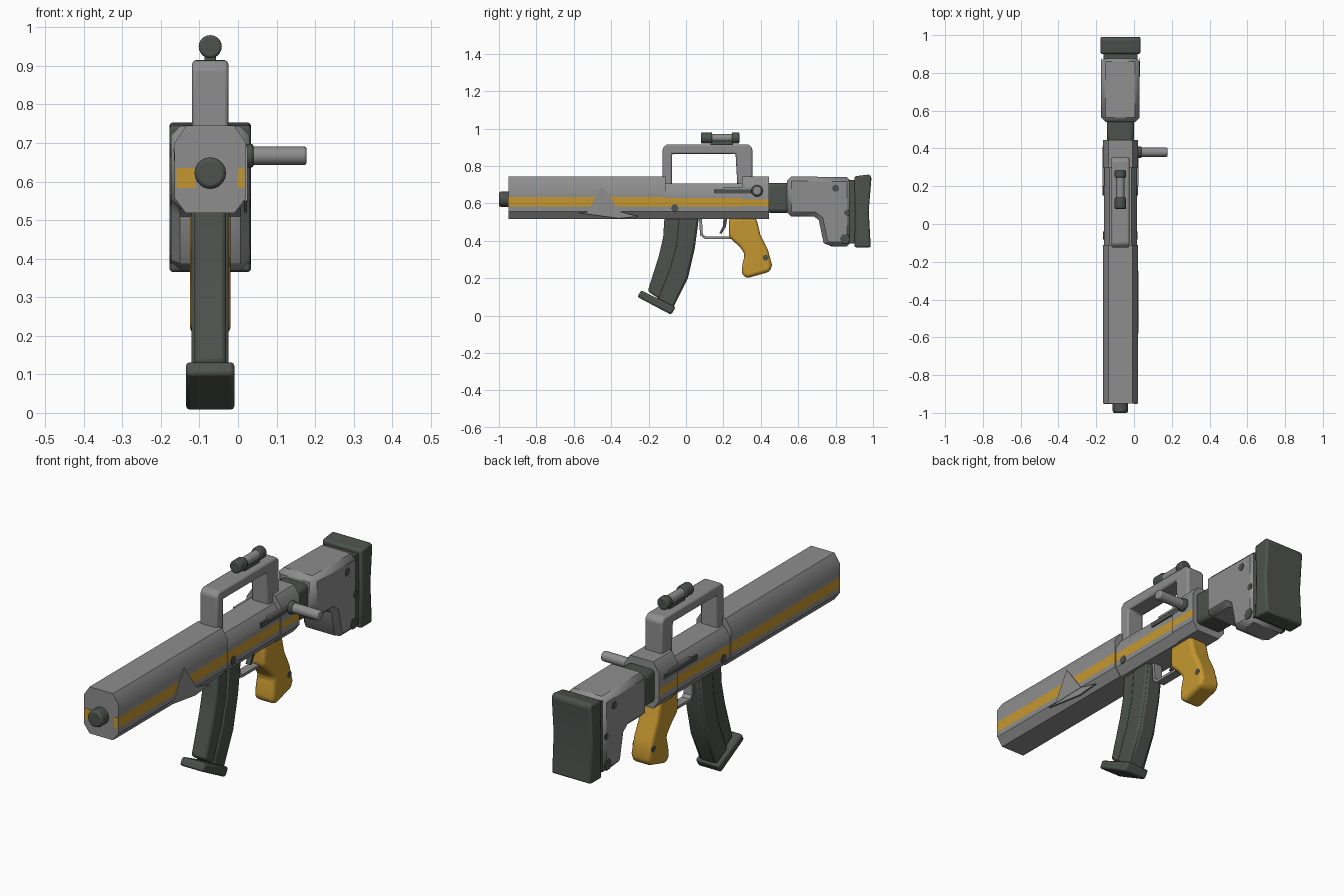
import bpy, bmesh, math
from mathutils import Vector, Matrix

cube = bpy.data.objects.get("Cube")
if cube:
    bpy.data.objects.remove(cube, do_unlink=True)

CX = -0.072  # centre plane of the long body


def material(name, rgb):
    m = bpy.data.materials.new(name)
    m.use_nodes = True
    m.diffuse_color = (*rgb, 1)
    for n in m.node_tree.nodes:
        if n.type == 'BSDF_PRINCIPLED':
            n.inputs["Base Color"].default_value = (*rgb, 1)
            n.inputs["Roughness"].default_value = 0.6
    return m


GREY = material("worn grey", (0.27, 0.27, 0.27))
DARK = material("dark green grey", (0.075, 0.085, 0.077))
YELLOW = material("ochre yellow", (0.56, 0.31, 0.03))


def finish(name, bm, mats, bevel=0.0, segments=2):
    bmesh.ops.recalc_face_normals(bm, faces=bm.faces)
    mesh = bpy.data.meshes.new(name)
    bm.to_mesh(mesh)
    bm.free()
    for m in mats:
        mesh.materials.append(m)
    ob = bpy.data.objects.new(name, mesh)
    bpy.context.collection.objects.link(ob)
    if bevel:
        mod = ob.modifiers.new("Bevel", 'BEVEL')
        mod.width = bevel
        mod.segments = segments
        mod.limit_method = 'ANGLE'
        mod.angle_limit = math.radians(40)
    bpy.ops.object.select_all(action='DESELECT')
    ob.select_set(True)
    bpy.context.view_layer.objects.active = ob
    bpy.ops.object.shade_smooth_by_angle(angle=math.radians(35))
    return ob


def extrude_outline(bm, points, vec):
    face = bm.faces.new([bm.verts.new(p) for p in points])
    res = bmesh.ops.extrude_face_region(bm, geom=[face])
    verts = [g for g in res["geom"] if isinstance(g, bmesh.types.BMVert)]
    bmesh.ops.translate(bm, verts=verts, vec=vec)


def side_profile(name, pts, half, mat, bevel=0.0, segments=2, cx=CX):
    """Outline in y, z given thickness across x."""
    bm = bmesh.new()
    extrude_outline(bm, [(cx - half, y, z) for y, z in pts], (2 * half, 0, 0))
    return finish(name, bm, [mat], bevel, segments)


def box(name, y0, y1, z0, z1, half, mat, bevel=0.0, segments=2, cx=CX):
    return side_profile(name, [(y0, z0), (y1, z0), (y1, z1), (y0, z1)],
                        half, mat, bevel, segments, cx)


def cylinder(name, start, axis, length, radius, mat, bevel=0.006):
    bm = bmesh.new()
    axis = Vector(axis)
    rot = axis.to_track_quat('Z', 'Y').to_matrix().to_4x4()
    centre = Vector(start) + axis * length / 2
    bmesh.ops.create_cone(bm, cap_ends=True, segments=20, radius1=radius, radius2=radius,
                          depth=length, matrix=Matrix.Translation(centre) @ rot)
    return finish(name, bm, [mat], bevel)


# Receiver: chamfered sections, with a side stripe cut into the flanks
def receiver(name, y0, y1, top, half, stripe):
    bm = bmesh.new()
    low = 0.518
    right = [(half - 0.03, low), (half, low + 0.04), (half, top - 0.045), (half - 0.03, top)]
    outline = right + [(-x, z) for x, z in reversed(right)]
    extrude_outline(bm, [(CX + x, y0, z) for x, z in outline], (0, y1 - y0, 0))
    for z in stripe:
        bmesh.ops.bisect_plane(bm, geom=bm.verts[:] + bm.edges[:] + bm.faces[:],
                               plane_co=(0, 0, z), plane_no=(0, 0, 1))
    bm.normal_update()
    for f in bm.faces:
        z = f.calc_center_median().z
        if abs(f.normal.x) > 0.8 and stripe[0] < z < stripe[1]:
            f.material_index = 1
    finish(name, bm, [GREY, YELLOW])


receiver("front_body", -0.95, -0.11, 0.745, 0.093, (0.583, 0.635))
receiver("middle_body", -0.11, 0.30, 0.707, 0.088, (0.583, 0.63))
receiver("rear_body", 0.30, 0.445, 0.745, 0.093, (0.585, 0.62))

# Muzzle and painted patches beside it
cylinder("muzzle", (CX, -0.94, 0.622), (0, -1, 0), 0.06, 0.041, DARK, 0.01)
for label, x, half in (("right", -0.135, 0.025), ("left", 0.008, 0.009)):
    box("muzzle_paint_" + label, -0.952, -0.945, 0.583, 0.635, half, YELLOW, cx=x)

# Folded dent plate on the left flank and under the body
side_profile("dent_plate", [(-0.53, 0.55), (-0.45, 0.69), (-0.35, 0.555)], 0.004, GREY, cx=0.021)
side_profile("dent_fold", [(-0.58, 0.55), (-0.35, 0.555), (-0.25, 0.53), (-0.36, 0.52)],
             0.004, GREY, cx=0.019)

# Carrying handle and sight tube
side_profile("carry_handle",
             [(-0.125, 0.69), (-0.125, 0.895), (-0.105, 0.915), (0.335, 0.915), (0.355, 0.895),
              (0.355, 0.69), (0.275, 0.69), (0.265, 0.865), (-0.075, 0.865), (-0.075, 0.69)],
             0.047, GREY, 0.009)
cylinder("sight_tube", (CX, 0.10, 0.95), (0, 1, 0), 0.17, 0.022, GREY)
cylinder("sight_front_ring", (CX, 0.08, 0.95), (0, 1, 0), 0.06, 0.03, DARK)
cylinder("sight_rear_ring", (CX, 0.245, 0.95), (0, 1, 0), 0.04, 0.03, DARK)
box("sight_mount", 0.13, 0.25, 0.905, 0.935, 0.015, DARK, 0.004)

# Charging handle and its slots
cylinder("charging_handle", (0.0, 0.38, 0.667), (1, 0, 0), 0.178, 0.024, GREY)
cylinder("charging_collar", (0.01, 0.38, 0.667), (1, 0, 0), 0.03, 0.031, DARK)
for label, s in (("left", 1), ("right", -1)):
    box("bolt_slot_" + label, 0.15, 0.41, 0.652, 0.675, 0.004, DARK, cx=CX + s * 0.09)
    box("bolt_rail_" + label, 0.20, 0.37, 0.675, 0.685, 0.005, GREY, cx=CX + s * 0.09)

# Shoulder stock
box("stock_neck", 0.43, 0.56, 0.55, 0.71, 0.072, DARK, 0.02)
side_profile("stock", [(0.54, 0.745), (0.885, 0.74), (0.885, 0.37), (0.755, 0.37), (0.735, 0.39),
                       (0.71, 0.51), (0.685, 0.53), (0.54, 0.53)], 0.102, GREY, 0.024, 1)
box("stock_gap", 0.87, 0.91, 0.385, 0.725, 0.09, DARK)
side_profile("butt_pad", [(0.90, 0.745), (0.98, 0.755), (0.992, 0.74), (0.977, 0.56),
                          (0.988, 0.365), (0.90, 0.365), (0.905, 0.55)], 0.106, DARK, 0.02)

# Curved magazine: body, raised rear half and base plate
side_profile("magazine", [(-0.115, 0.53), (-0.122, 0.42), (-0.145, 0.32), (-0.205, 0.13),
                          (-0.07, 0.04), (0.01, 0.20), (0.047, 0.36), (0.07, 0.53)],
             0.041, DARK, 0.012)
side_profile("magazine_rib", [(-0.035, 0.53), (-0.05, 0.38), (-0.085, 0.25), (-0.15, 0.09),
                              (-0.07, 0.045), (0.003, 0.20), (0.04, 0.36), (0.063, 0.53)],
             0.048, DARK, 0.008)
side_profile("magazine_base", [(-0.24, 0.135), (-0.26, 0.10), (-0.08, 0.005), (-0.055, 0.045)],
             0.063, DARK, 0.01)

# Pistol grip
side_profile("pistol_grip", [(0.23, 0.525), (0.375, 0.525), (0.397, 0.435), (0.437, 0.355),
                             (0.46, 0.27), (0.448, 0.235), (0.325, 0.20), (0.297, 0.222),
                             (0.302, 0.275), (0.315, 0.33), (0.285, 0.37), (0.23, 0.42)],
             0.052, YELLOW, 0.02, 3)

# Trigger and guard
side_profile("trigger_guard", [(0.07, 0.52), (0.075, 0.43), (0.10, 0.41), (0.24, 0.41),
                               (0.24, 0.423), (0.105, 0.423), (0.09, 0.435), (0.085, 0.52)],
             0.022, GREY)
side_profile("trigger", [(0.20, 0.525), (0.198, 0.48), (0.178, 0.44), (0.19, 0.437),
                         (0.213, 0.475), (0.222, 0.525)], 0.012, DARK)

# Chipped paint patches on both flanks: name, y, z, radius, half width
CHIPS = [("stock", 0.80, 0.68, 0.02, 0.102), ("body", -0.06, 0.575, 0.021, 0.089),
         ("grip", 0.425, 0.31, 0.016, 0.051), ("heel", 0.85, 0.41, 0.028, 0.102),
         ("edge", 0.86, 0.55, 0.016, 0.102)]
for name, y, z, r, half in CHIPS:
    ring = [(y + r * math.cos(a * math.pi / 3), z + r * math.sin(a * math.pi / 3))
            for a in range(6)]
    for label, s in (("left", 1), ("right", -1)):
        side_profile(f"{name}_chip_{label}", ring, 0.002, DARK, cx=CX + s * half)
